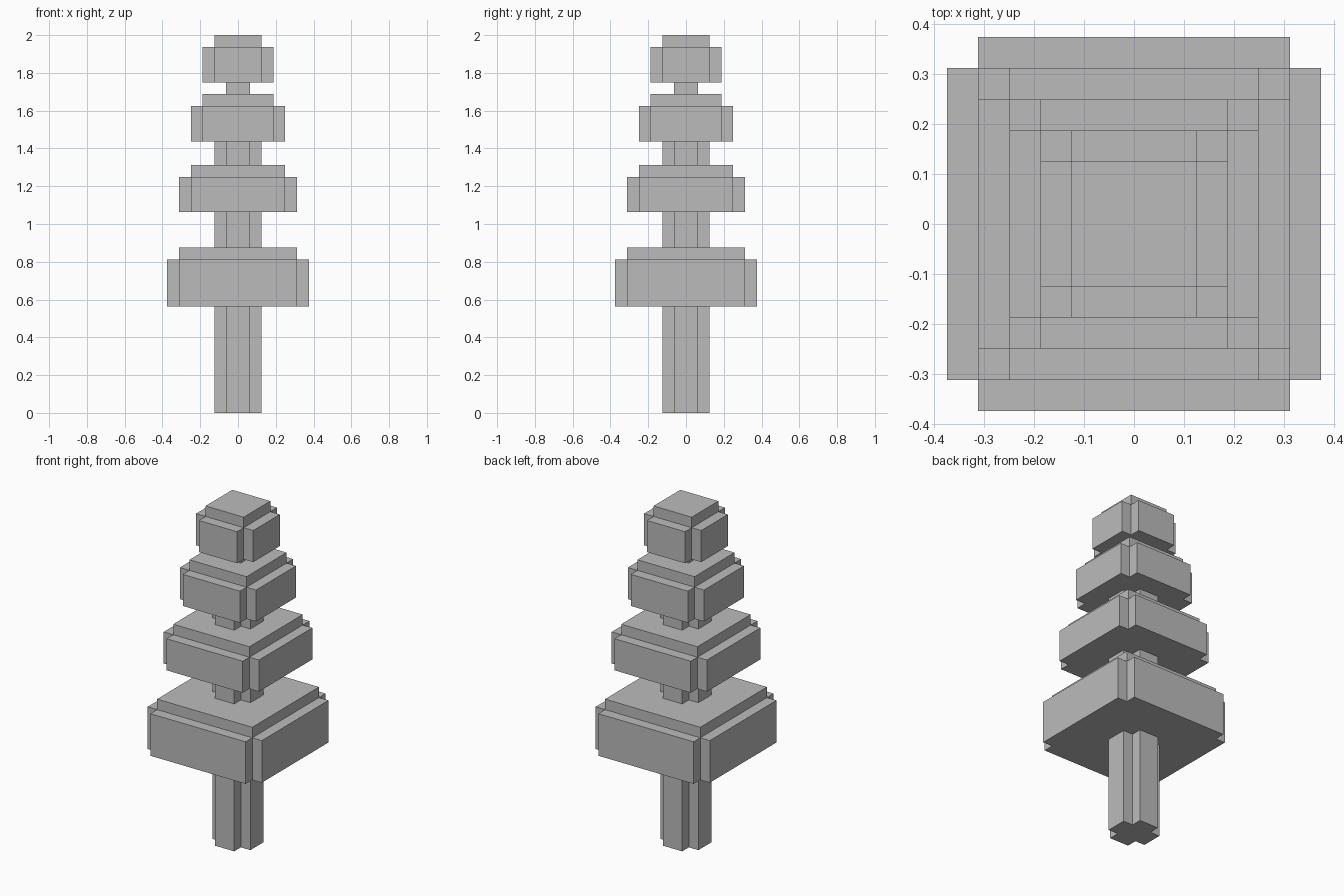
import bpy
import bmesh

U = 1 / 16  # one block unit

cube = bpy.data.objects.get("Cube")
if cube:
    bpy.data.objects.remove(cube, do_unlink=True)

grey = bpy.data.materials.new("plain_grey")
grey.use_nodes = True
grey.diffuse_color = (0.5, 0.5, 0.5, 1)
grey.node_tree.nodes["Principled BSDF"].inputs["Base Color"].default_value = (0.5, 0.5, 0.5, 1)


def prism(name, outline, bottom, top):
    """Extrude a flat outline, in block units, from bottom to top."""
    bm = bmesh.new()
    face = bm.faces.new([bm.verts.new((x * U, y * U, bottom * U)) for x, y in outline])
    new = bmesh.ops.extrude_face_region(bm, geom=[face])["geom"]
    verts = [v for v in new if isinstance(v, bmesh.types.BMVert)]
    bmesh.ops.translate(bm, verts=verts, vec=(0, 0, (top - bottom) * U))
    bmesh.ops.recalc_face_normals(bm, faces=bm.faces)
    mesh = bpy.data.meshes.new(name)
    bm.to_mesh(mesh)
    bm.free()
    mesh.materials.append(grey)
    bpy.context.collection.objects.link(bpy.data.objects.new(name, mesh))


def square(r):
    return [(r, r), (-r, r), (-r, -r), (r, -r)]


def notched(r):
    """Square outline with a one-unit notch at each corner."""
    points = []
    corner = [(r, r - 1), (r - 1, r - 1), (r - 1, r)]
    for _ in range(4):
        points += corner
        corner = [(-y, x) for x, y in corner]
    return points


# Trunk sections between the foliage tiers
prism("trunk", notched(2), 0, 9)
prism("lower_neck", notched(2), 14, 17)
prism("middle_neck", notched(2), 21, 23)
prism("upper_neck", square(1), 27, 28)

# Foliage tiers, each with a one-unit square cap
tiers = [("bottom", 6, 9, 13), ("lower", 5, 17, 20),
         ("upper", 4, 23, 26), ("top", 3, 28, 31)]
for name, radius, low, high in tiers:
    prism(name + "_foliage", notched(radius), low, high)
    prism(name + "_foliage_cap", square(radius - 1), high, high + 1)
